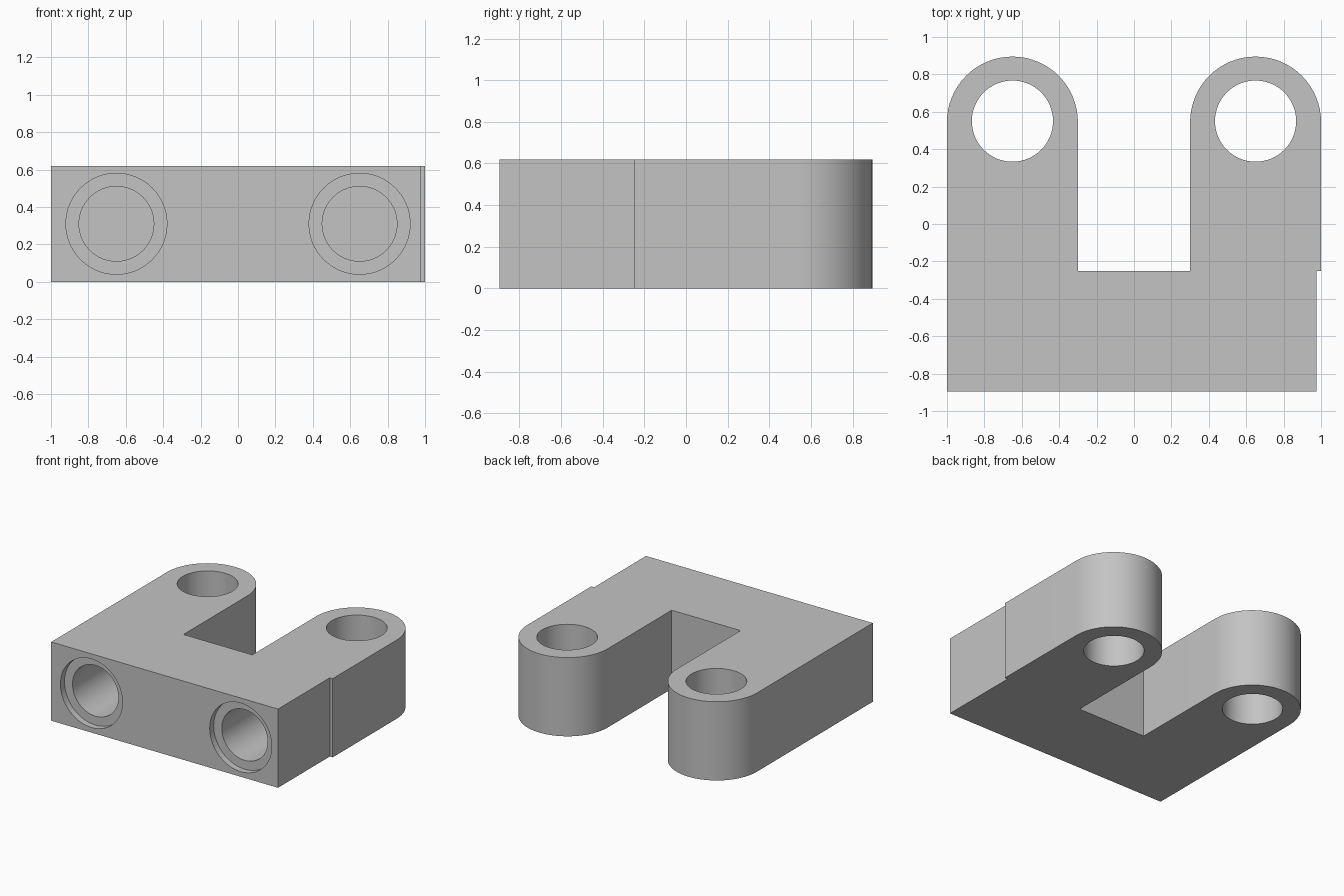
import bpy, bmesh, math
from mathutils import Matrix

cube = bpy.data.objects.get("Cube")
if cube:
    bpy.data.objects.remove(cube, do_unlink=True)

HEIGHT = 0.62
FRONT, BACK = -0.895, 0.895
ARM_X, ARM_R = 0.65, 0.35
ARC_Y = BACK - ARM_R
SLOT_Y = -0.25
SIDE_X = 0.975          # recessed flat on the left side of the base

grey = bpy.data.materials.new("light_grey")
grey.use_nodes = True
colour = (0.55, 0.55, 0.55, 1)
grey.diffuse_color = colour
grey.node_tree.nodes["Principled BSDF"].inputs["Base Color"].default_value = colour


def make_object(name, bm):
    bmesh.ops.recalc_face_normals(bm, faces=bm.faces[:])
    mesh = bpy.data.meshes.new(name)
    bm.to_mesh(mesh)
    bm.free()
    mesh.materials.append(grey)
    obj = bpy.data.objects.new(name, mesh)
    bpy.context.collection.objects.link(obj)
    return obj


def cylinder(name, radius, depth, matrix):
    bm = bmesh.new()
    bmesh.ops.create_cone(bm, cap_ends=True, segments=64, radius1=radius,
                          radius2=radius, depth=depth, matrix=matrix)
    obj = make_object(name, bm)
    obj.hide_render = True
    return obj


def arm_end(cx, steps=32):
    """Half-round arm end, from the +x side to the -x side."""
    return [(cx + ARM_R * math.cos(math.pi * i / steps),
             ARC_Y + ARM_R * math.sin(math.pi * i / steps))
            for i in range(steps + 1)]


# Forked body: outline extruded upward
slot_x = ARM_X - ARM_R
outline = [(-1, FRONT), (SIDE_X, FRONT), (SIDE_X, SLOT_Y), (1, SLOT_Y)]
outline += arm_end(ARM_X) + [(slot_x, SLOT_Y), (-slot_x, SLOT_Y)] + arm_end(-ARM_X)
bm = bmesh.new()
base = bm.faces.new([bm.verts.new((x, y, 0)) for x, y in outline])
top = bmesh.ops.extrude_face_region(bm, geom=[base])["geom"]
bmesh.ops.translate(bm, vec=(0, 0, HEIGHT),
                    verts=[v for v in top if isinstance(v, bmesh.types.BMVert)])
body = make_object("forked_block", bm)

# Hole cutters: upright pin holes, front bores and their shallow recesses
cutters = []
turn = Matrix.Rotation(math.pi / 2, 4, 'X')
for side, x in (("right", -ARM_X), ("left", ARM_X)):
    cutters.append(cylinder(side + "_pin_hole", 0.217, 2,
                            Matrix.Translation((x, 0.55, HEIGHT / 2))))
    for part, radius, depth in (("bore", 0.2, 0.8), ("recess", 0.27, 0.05)):
        centre = Matrix.Translation((x, FRONT + depth / 2 - 0.1, HEIGHT / 2))
        cutters.append(cylinder(side + "_" + part, radius, depth + 0.2, centre @ turn))
        # the cutter starts 0.2 ahead of the front face and ends at its depth

for cutter in cutters:
    mod = body.modifiers.new(cutter.name, 'BOOLEAN')
    mod.operation = 'DIFFERENCE'
    mod.solver = 'EXACT'
    mod.object = cutter

# Apply the cuts and drop the cutters
bpy.context.view_layer.update()
graph = bpy.context.evaluated_depsgraph_get()
cut_mesh = bpy.data.meshes.new_from_object(body.evaluated_get(graph))
body.modifiers.clear()
body.data = cut_mesh
cut_mesh.materials.clear()
cut_mesh.materials.append(grey)
for face in cut_mesh.polygons:
    face.material_index = 0
for cutter in cutters:
    bpy.data.objects.remove(cutter, do_unlink=True)

# Smooth the round walls and keep the corners crisp
bpy.ops.object.select_all(action='DESELECT')
body.select_set(True)
bpy.context.view_layer.objects.active = body
bpy.ops.object.shade_smooth_by_angle(angle=math.radians(30))
